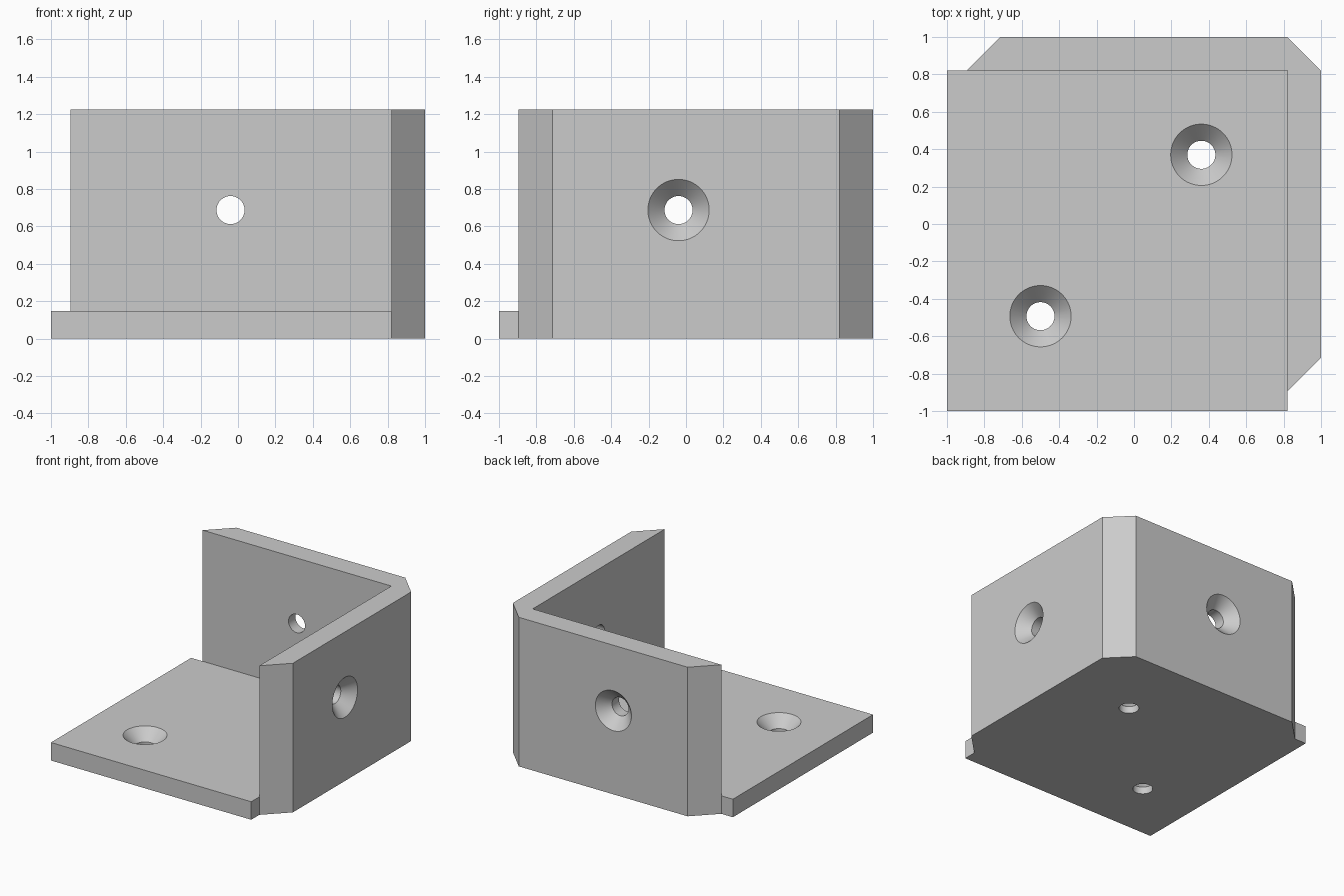
import bpy
import bmesh
import math
from mathutils import Matrix, Vector

default_cube = bpy.data.objects.get("Cube")
if default_cube:
    bpy.data.objects.remove(default_cube, do_unlink=True)

# Overall dimensions
INNER, WALL_END = 0.82, -0.895
WALL = 1 - INNER
HEIGHT, FLOOR = 1.225, 0.148
HOLE_R, SINK_R, SINK_DEPTH = 0.075, 0.164, 0.09

grey = bpy.data.materials.new("plain grey")
grey.use_nodes = True
grey.diffuse_color = (0.6, 0.6, 0.6, 1)
grey.node_tree.nodes["Principled BSDF"].inputs["Base Color"].default_value = (0.6, 0.6, 0.6, 1)


def make_object(name, bm):
    bmesh.ops.recalc_face_normals(bm, faces=bm.faces)
    mesh = bpy.data.meshes.new(name)
    bm.to_mesh(mesh)
    bm.free()
    mesh.materials.append(grey)
    obj = bpy.data.objects.new(name, mesh)
    bpy.context.collection.objects.link(obj)
    return obj


def prism(name, outline, height):
    bm = bmesh.new()
    face = bm.faces.new([bm.verts.new((x, y, 0)) for x, y in outline])
    top = bmesh.ops.extrude_face_region(bm, geom=[face])["geom"]
    verts = [v for v in top if isinstance(v, bmesh.types.BMVert)]
    bmesh.ops.translate(bm, verts=verts, vec=(0, 0, height))
    return make_object(name, bm)


def countersink_cutter(position, outward):
    """Revolved screw-hole cutter whose wide mouth sits at position."""
    bm = bmesh.new()
    profile = [(0, -0.3), (HOLE_R, -0.3), (HOLE_R, -SINK_DEPTH),
               (SINK_R, 0), (SINK_R, 0.05), (0, 0.05)]
    verts = [bm.verts.new((r, 0, z)) for r, z in profile]
    edges = [bm.edges.new(pair) for pair in zip(verts, verts[1:])]
    bmesh.ops.spin(bm, geom=verts + edges, axis=(0, 0, 1), cent=(0, 0, 0),
                   angle=math.tau, steps=64, use_duplicate=False)
    bmesh.ops.remove_doubles(bm, verts=bm.verts, dist=0.0005)
    turn = Vector((0, 0, 1)).rotation_difference(Vector(outward)).to_matrix().to_4x4()
    bm.transform(Matrix.Translation(position) @ turn)
    cutter = make_object("screw_hole_cutter", bm)
    cutter.hide_render = True
    return cutter


def combine(target, tool, operation):
    mod = target.modifiers.new(operation.lower(), "BOOLEAN")
    mod.operation, mod.object, mod.solver = operation, tool, "EXACT"
    bpy.ops.object.select_all(action="DESELECT")
    bpy.context.view_layer.objects.active = target
    target.select_set(True)
    bpy.ops.object.modifier_apply(modifier=mod.name)
    bpy.data.objects.remove(tool, do_unlink=True)


# Floor plate joined to the chamfered L-shaped wall
bracket = prism("corner_bracket", [(-1, -1), (INNER, -1), (INNER, INNER), (-1, INNER)], FLOOR)
walls = prism("corner_walls", [
    (WALL_END, INNER), (INNER, INNER), (INNER, WALL_END), (1, WALL_END + WALL),
    (1, INNER), (INNER, 1), (WALL_END + WALL, 1)], HEIGHT)
combine(bracket, walls, "UNION")

# Countersunk screw holes: two in the floor, one in each wall
for position, outward in [
        ((0.36, 0.37, FLOOR), (0, 0, 1)),
        ((-0.5, -0.493, FLOOR), (0, 0, 1)),
        ((-0.04, 1, 0.687), (0, 1, 0)),
        ((1, -0.04, 0.687), (1, 0, 0))]:
    combine(bracket, countersink_cutter(position, outward), "DIFFERENCE")

# Clean flat faces and keep the hole walls round
bm = bmesh.new()
bm.from_mesh(bracket.data)
bmesh.ops.remove_doubles(bm, verts=bm.verts, dist=0.0001)
bmesh.ops.dissolve_limit(bm, angle_limit=math.radians(0.5), verts=bm.verts, edges=bm.edges)
bm.to_mesh(bracket.data)
bm.free()
bracket.select_set(True)
bpy.ops.object.shade_smooth_by_angle(angle=math.radians(30))
